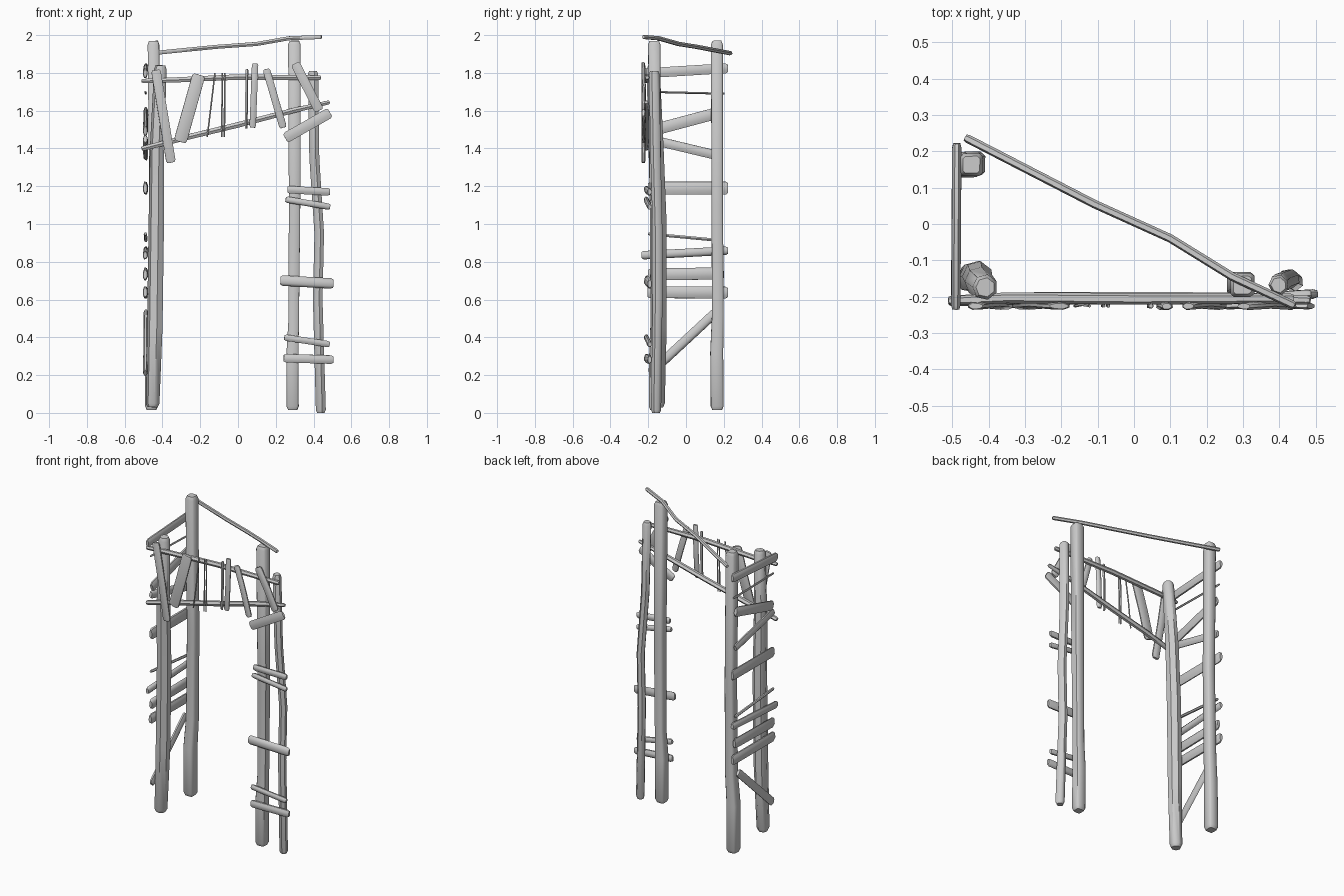
import bpy, bmesh, math, random
from mathutils import Vector

random.seed(4)


def log(name, pts, w, t=None, normal=(0, -1, 0), n=8, rough=0.06, cap=0.012, taper=0.75, square=False):
    """Sweep a rough n-sided section along pts. w = width(s), t = thickness along normal."""
    pts = [Vector(p) for p in pts]
    ws = list(w) if isinstance(w, (list, tuple)) else [w] * len(pts)
    ratio = 1.0 if t is None else t / ws[0]
    cap = min(cap, ws[0] * 0.3)
    # chamfer rings at both ends
    d0, d1 = (pts[1] - pts[0]).normalized(), (pts[-1] - pts[-2]).normalized()
    path = [pts[0], pts[0] + d0 * cap] + pts[1:-1] + [pts[-1] - d1 * cap, pts[-1]]
    widths = [ws[0] * taper, ws[0]] + ws[1:-1] + [ws[-1], ws[-1] * taper]
    if square:
        c = 0.72
        sec = [(1, c), (c, 1), (-c, 1), (-1, c), (-1, -c), (-c, -1), (c, -1), (1, -c)]
    else:
        sec = [(math.cos(math.tau * (i + .5) / n), math.sin(math.tau * (i + .5) / n)) for i in range(n)]
    sec = [(a * k, b * k) for a, b in sec for k in [1 + random.uniform(-rough, rough)]]
    bm = bmesh.new()
    rings = []
    for i, p in enumerate(path):
        d = (path[min(i + 1, len(path) - 1)] - path[max(i - 1, 0)]).normalized()
        side = d.cross(Vector(normal)).normalized()
        up = side.cross(d)
        h = widths[i] / 2
        rings.append([bm.verts.new(p + side * a * h + up * b * h * ratio) for a, b in sec])
    m = len(sec)
    for r, s in zip(rings, rings[1:]):
        for j in range(m):
            bm.faces.new((r[j], r[(j + 1) % m], s[(j + 1) % m], s[j]))
    bm.faces.new(rings[0][::-1])
    bm.faces.new(rings[-1])
    bmesh.ops.recalc_face_normals(bm, faces=bm.faces)
    me = bpy.data.meshes.new(name)
    bm.to_mesh(me)
    bm.free()
    ob = bpy.data.objects.new(name, me)
    bpy.context.collection.objects.link(ob)
    bpy.context.view_layer.objects.active = ob
    ob.select_set(True)
    bpy.ops.object.shade_smooth_by_angle(angle=math.radians(50))
    ob.select_set(False)
    return ob


# Four upright posts: two tall squared ones, two shorter round ones
log("tall_post_back_left",
    [(-.458, .165, .015), (-.458, .162, .32), (-.447, .168, .52), (-.44, .165, 1.1), (-.448, .163, 1.97)],
    [.068, .068, .062, .06, .062], square=True, rough=.03, cap=.025)
log("tall_post_front_right",
    [(.289, -.165, .015), (.287, -.163, .3), (.294, -.16, .48), (.299, -.162, 1.1), (.298, -.168, 1.97)],
    [.064, .064, .056, .06, .066], square=True, rough=.03, cap=.025)
log("short_post_front_left",
    [(-.452, -.15, .03), (-.44, -.145, .45), (-.432, -.145, 1.0), (-.428, -.158, 1.4), (-.41, -.174, 1.84)],
    [.076, .086, .086, .08, .07], n=7, cap=.02)
log("short_post_front_right",
    [(.44, -.158, 0), (.423, -.15, .6), (.431, -.15, .95), (.405, -.16, 1.35), (.398, -.168, 1.81)],
    [.054, .052, .052, .054, .056], n=7, cap=.02)

# Long bars: diagonal top beam and the two front rails
log("top_beam", [(-.465, .238, 1.903), (-.11, .055, 1.938), (.1, -.04, 1.953), (.27, -.145, 1.983), (.442, -.225, 1.99)],
    .024, n=6)
log("front_rail_upper", [(-.51, -.212, 1.757), (-.35, -.203, 1.762), (0, -.206, 1.778), (.44, -.205, 1.775)],
    [.024, .03, .032, .026], n=6)
log("front_rail_lower", [(-.51, -.212, 1.398), (-.26, -.205, 1.462), (0, -.205, 1.525), (.3, -.205, 1.603), (.485, -.21, 1.645)],
    [.03, .034, .034, .032, .024], n=6)

# Planks and sticks hung on the front rails: x, z top / x, z bottom / width
front = [(-.436, 1.815, -.355, 1.325, .056), (-.206, 1.79, -.306, 1.435, .075),
         (-.122, 1.80, -.163, 1.46, .009), (-.083, 1.80, -.087, 1.46, .009), (-.07, 1.80, -.073, 1.46, .009),
         (.047, 1.82, .043, 1.505, .016), (.09, 1.85, .077, 1.51, .036), (.15, 1.82, .24, 1.51, .045),
         (.302, 1.85, .43, 1.60, .056), (.25, 1.455, .487, 1.59, .06)]
for i, (x0, z0, x1, z1, w) in enumerate(front):
    mid = ((x0 + x1) / 2, -.222, (z0 + z1) / 2)
    log(f"front_plank_{i + 1}", [(x0, -.226, z0), mid, (x1, -.226, z1)],
        w, min(w, .022), n=8 if w > .02 else 5, rough=.1)

# Rungs between the right-hand posts: x, z left / x, z right / width
right = [(.262, 1.183, .487, 1.17, .042), (.252, 1.13, .487, 1.09, .037), (.225, .70, .505, .683, .058),
         (.245, .40, .485, .363, .034), (.242, .29, .505, .282, .046)]
for i, (x0, z0, x1, z1, w) in enumerate(right):
    log(f"right_rung_{i + 1}", [(x0, -.21, z0), (x1, -.192, z1)], w, .026, rough=.1)

# Rungs between the left-hand posts: y, z front / y, z back / width
left = [(-.235, 1.797, .222, 1.825, .052), (-.20, 1.70, .205, 1.69, .012), (-.19, 1.495, .185, 1.595, .068),
        (-.20, 1.45, .19, 1.357, .05), (-.20, 1.19, .222, 1.19, .07), (-.20, .948, .19, .912, .018),
        (-.235, .835, .222, .86, .05), (-.20, .732, .20, .738, .07), (-.205, .64, .222, .638, .07),
        (-.19, .21, .16, .535, .05)]
for i, (y0, z0, y1, z1, w) in enumerate(left):
    log(f"left_rung_{i + 1}", [(-.491, y0, z0), (-.488, y1, z1)],
        w, min(w, .026), normal=(-1, 0, 0), n=8 if w > .02 else 6, rough=.1)
